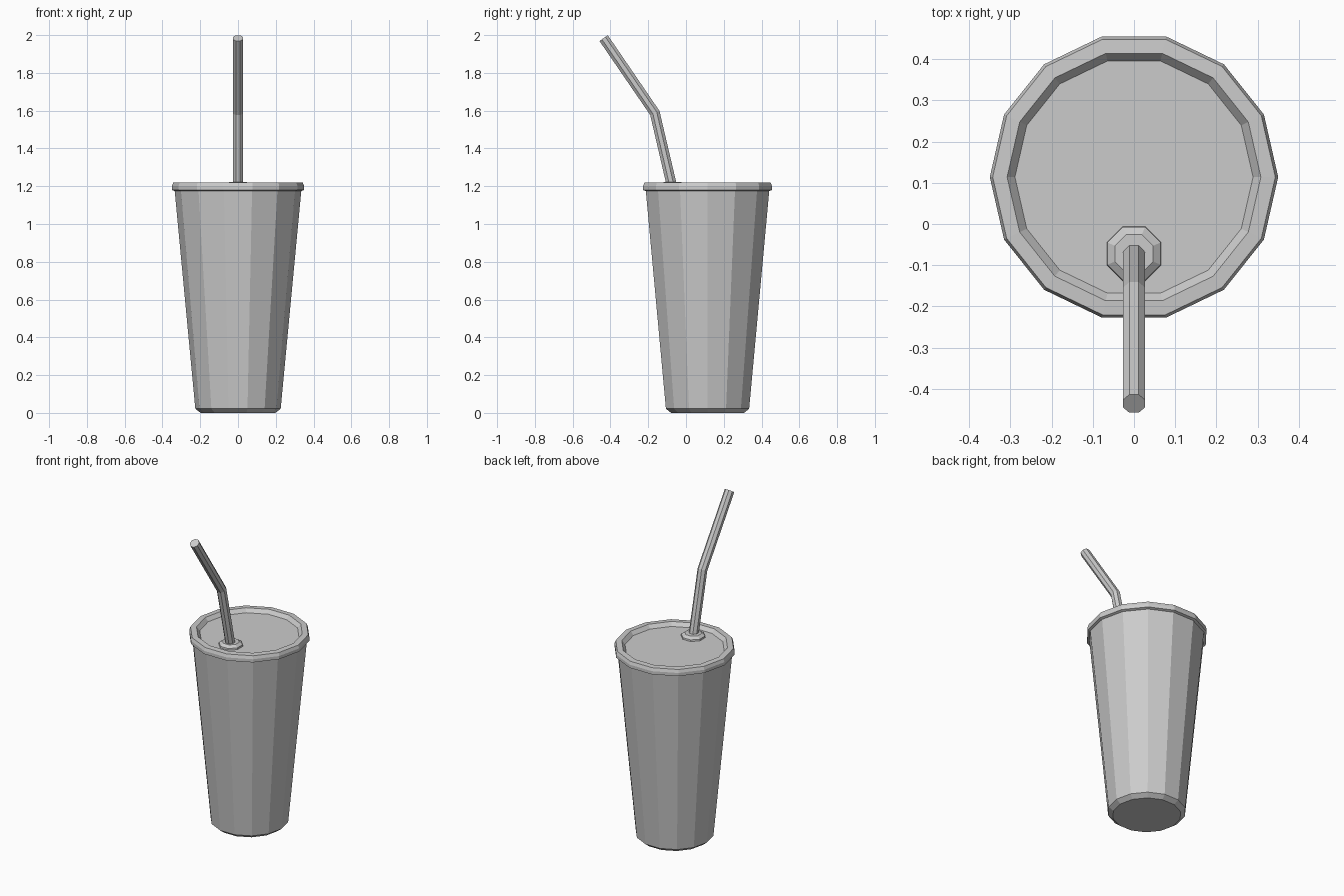
import bpy, bmesh
from math import sin, cos, pi
from mathutils import Vector

if "Cube" in bpy.data.objects:
    bpy.data.objects.remove(bpy.data.objects["Cube"])


def loft(name, rings):
    """Skin a list of equal-length point rings and cap both ends."""
    bm = bmesh.new()
    loops = [[bm.verts.new(p) for p in ring] for ring in rings]
    n = len(loops[0])
    for a, b in zip(loops, loops[1:]):
        for i in range(n):
            j = (i + 1) % n
            bm.faces.new((a[i], a[j], b[j], b[i]))
    bm.faces.new(loops[0][::-1])
    bm.faces.new(loops[-1])
    bmesh.ops.recalc_face_normals(bm, faces=bm.faces)
    mesh = bpy.data.meshes.new(name)
    bm.to_mesh(mesh)
    bm.free()
    obj = bpy.data.objects.new(name, mesh)
    bpy.context.collection.objects.link(obj)
    return obj


def turned(name, profile, sides, cy, phase=0.0):
    """Revolve a (radius, height) profile about a vertical axis at y = cy."""
    angles = [2 * pi * i / sides + phase for i in range(sides)]
    return loft(name, [[(r * cos(a), cy + r * sin(a), z) for a in angles]
                       for r, z in profile])


def tube(name, path, radius, sides):
    """Sweep a polygon along a path lying in the yz plane."""
    pts = [Vector(p) for p in path]
    rings = []
    for i, p in enumerate(pts):
        ins = (p - pts[i - 1]).normalized() if i else Vector()
        out = (pts[i + 1] - p).normalized() if i < len(pts) - 1 else Vector()
        t = (ins + out).normalized()
        u = Vector((1, 0, 0))
        v = t.cross(u)
        rings.append([p + radius * (u * cos(a) + v * sin(a))
                      for a in (2 * pi * (k + 0.5) / sides for k in range(sides))])
    return loft(name, rings)


CUP_Y = 0.114

# Tapered cup with a bevelled foot
turned("cup", [(0.198, 0.0), (0.226, 0.022), (0.336, 1.185)], 14, CUP_Y)

# Lid with overhanging rim and recessed top
turned("lid", [(0.334, 1.174), (0.350, 1.180), (0.350, 1.200), (0.343, 1.219),
               (0.308, 1.221), (0.289, 1.198)], 14, CUP_Y)

# Raised collar around the straw hole
turned("straw_collar", [(0.072, 1.195), (0.070, 1.208), (0.050, 1.222)],
       8, -0.072, pi / 8)

# Bent straw
tube("straw", [(0, -0.072, 1.19), (0, -0.165, 1.588), (0, -0.436, 1.984)],
     0.029, 8)
